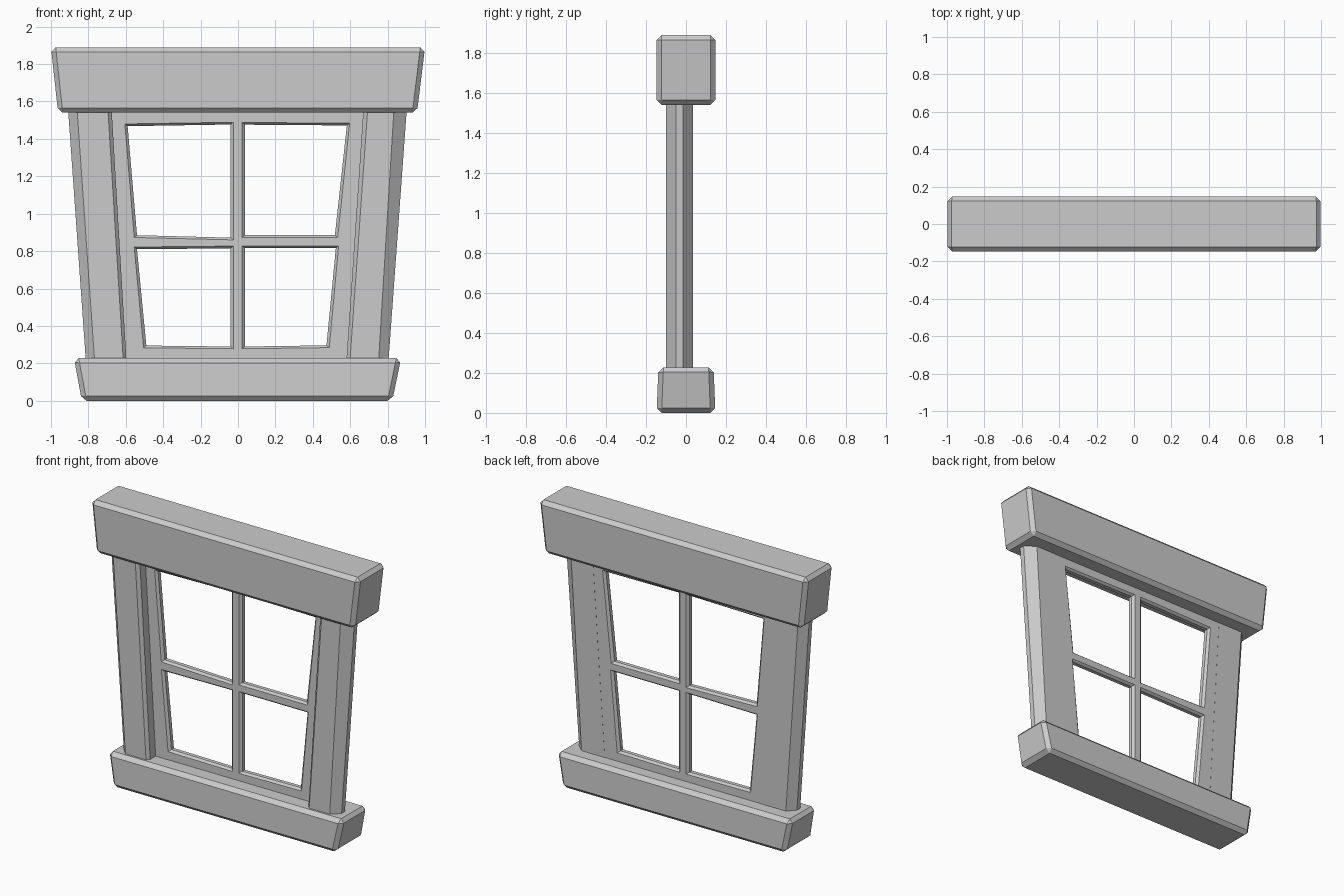
import bpy, bmesh
from mathutils import Vector

if "Cube" in bpy.data.objects:
    bpy.data.objects.remove(bpy.data.objects["Cube"])


def finish(name, bm, bevel=0.0):
    bmesh.ops.remove_doubles(bm, verts=bm.verts, dist=1e-5)
    bmesh.ops.recalc_face_normals(bm, faces=bm.faces)
    me = bpy.data.meshes.new(name)
    bm.to_mesh(me)
    bm.free()
    ob = bpy.data.objects.new(name, me)
    bpy.context.collection.objects.link(ob)
    if bevel:
        m = ob.modifiers.new("chamfer", "BEVEL")
        m.width, m.segments, m.limit_method = bevel, 1, "NONE"
    return ob


def loft(bm, loops, caps=True):
    rings = [[bm.verts.new(p) for p in loop] for loop in loops]
    n = len(rings[0])
    for a, b in zip(rings, rings[1:]):
        for i in range(n):
            j = (i + 1) % n
            bm.faces.new((a[i], a[j], b[j], b[i]))
    if caps:
        bm.faces.new(rings[0])
        bm.faces.new(rings[-1])


def beam(name, bottom, top, z0, z1, y_bottom, y_top, bevel):
    """Chamfered block whose ends flare from bottom to top."""
    bm = bmesh.new()
    loft(bm, [[(xs[0], -y, z), (xs[1], -y, z), (xs[1], y, z), (xs[0], y, z)]
              for xs, y, z in ((bottom, y_bottom, z0), (top, y_top, z1))])
    return finish(name, bm, bevel)


# Lintel and sill
beam("lintel", (-0.962, 0.957), (-1.0, 1.0), 1.54, 1.89, 0.147, 0.147, 0.025)
beam("sill", (-0.835, 0.825), (-0.877, 0.872), 0.0, 0.228, 0.147, 0.138, 0.025)

# Leaning posts: x of inner side, inner front edge, outer front edge, outer side
posts = {
    "left_post": ((-0.595, -0.612, -0.765, -0.812), (-0.677, -0.697, -0.862, -0.91)),
    "right_post": ((0.578, 0.597, 0.75, 0.803), (0.672, 0.695, 0.835, 0.904)),
}
for name, ends in posts.items():
    bm = bmesh.new()
    loft(bm, [[(i, 0.035, z), (i, -0.08, z), (f, -0.1, z), (o, -0.1, z),
               (s, -0.05, z), (s, -0.015, z), (o, 0.035, z)]
              for (i, f, o, s), z in zip(ends, (0.19, 1.58))])
    finish(name, bm)

# Four-pane sash: each cell is a chamfered ring around one opening
grid = [[(-0.63, 0.2), (0.0, 0.2), (0.62, 0.2)],
        [(-0.67, 0.85), (0.0, 0.85), (0.66, 0.85)],
        [(-0.71, 1.57), (0.0, 1.57), (0.71, 1.57)]]
openings = {
    (0, 0): [(-0.49, 0.295), (-0.04, 0.29), (-0.04, 0.815), (-0.54, 0.81)],
    (0, 1): [(0.037, 0.29), (0.473, 0.296), (0.523, 0.816), (0.037, 0.816)],
    (1, 0): [(-0.54, 0.885), (-0.04, 0.872), (-0.04, 1.477), (-0.59, 1.468)],
    (1, 1): [(0.037, 0.885), (0.518, 0.885), (0.582, 1.472), (0.037, 1.476)],
}
signs = [(-1, -1), (1, -1), (1, 1), (-1, 1)]
bm = bmesh.new()
for (r, c), hole in openings.items():
    cell = [grid[r][c], grid[r][c + 1], grid[r + 1][c + 1], grid[r + 1][c]]
    wide = [(x + sx * 0.015, z + sz * 0.012) for (x, z), (sx, sz) in zip(hole, signs)]
    loops = [(cell, -0.022), (wide, -0.022), (hole, -0.007),
             (hole, 0.019), (wide, 0.034), (cell, 0.034)]
    loft(bm, [[Vector((x, y, z)) for x, z in pts] for pts, y in loops], caps=False)
finish("sash", bm)
